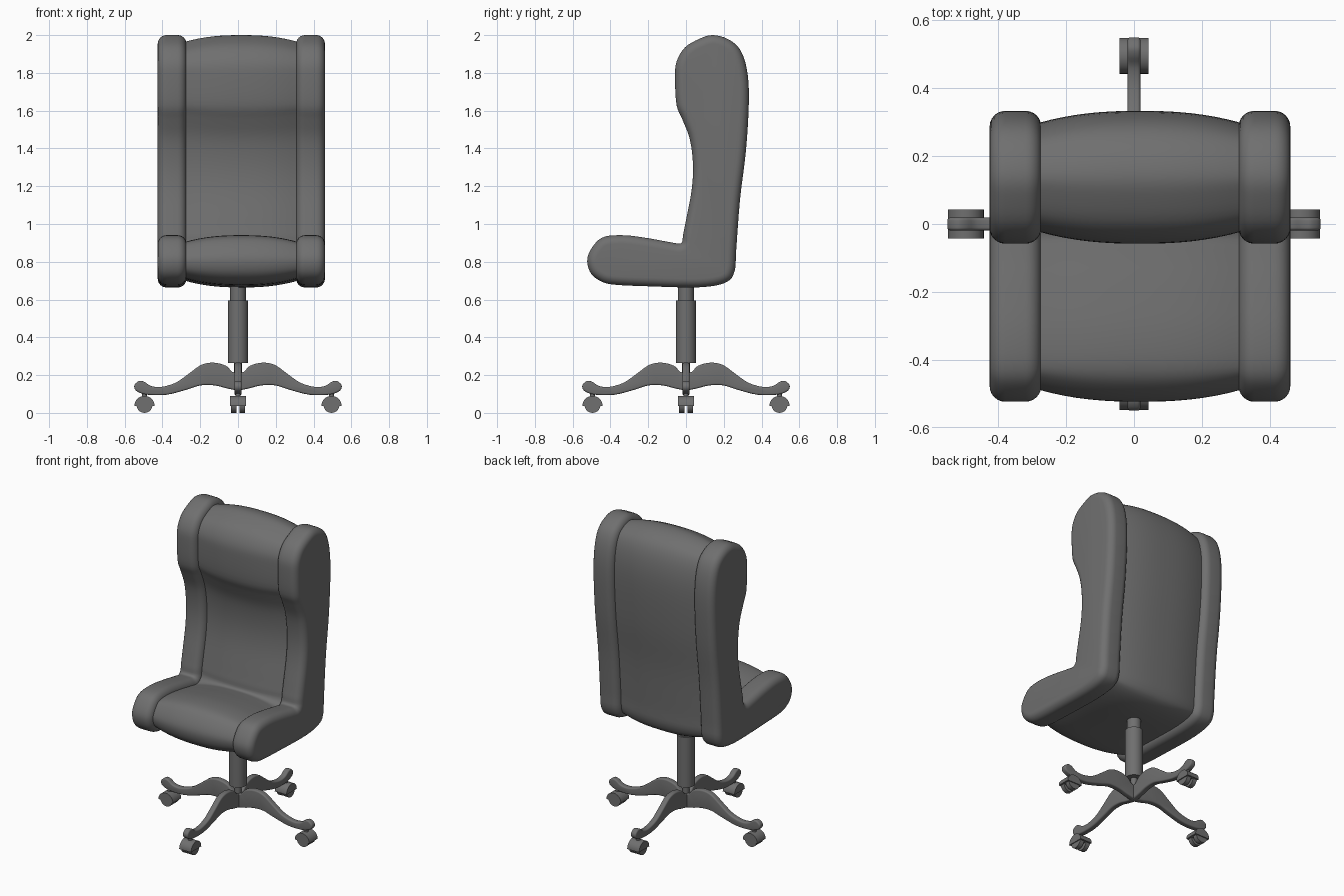
import bpy, bmesh, math
from mathutils import Vector, Matrix

if "Cube" in bpy.data.objects:
    bpy.data.objects.remove(bpy.data.objects["Cube"])

grey = bpy.data.materials.new("dark grey")
grey.diffuse_color = (0.16, 0.16, 0.16, 1)
grey.use_nodes = True
grey.node_tree.nodes["Principled BSDF"].inputs["Base Color"].default_value = grey.diffuse_color


def finish(name, bm, angle=40):
    bmesh.ops.recalc_face_normals(bm, faces=bm.faces)
    me = bpy.data.meshes.new(name)
    bm.to_mesh(me)
    bm.free()
    me.materials.append(grey)
    ob = bpy.data.objects.new(name, me)
    bpy.context.collection.objects.link(ob)
    bpy.ops.object.select_all(action='DESELECT')
    ob.select_set(True)
    bpy.context.view_layer.objects.active = ob
    bpy.ops.object.shade_smooth_by_angle(angle=math.radians(angle))
    return ob


def smooth_loop(pts, n=4):
    """Closed Catmull-Rom curve through the points, counter-clockwise."""
    p = [Vector(q) for q in pts]
    if sum(p[i - 1].cross(p[i]) for i in range(len(p))) < 0:
        p.reverse()
    out, m = [], len(p)
    for i in range(m):
        a, b, c, d = p[i - 1], p[i], p[(i + 1) % m], p[(i + 2) % m]
        for k in range(n):
            t = k / n
            out.append(0.5 * (2 * b + (c - a) * t + (2 * a - 5 * b + 4 * c - d) * t * t
                              + (3 * b - a - 3 * c + d) * t ** 3))
    return out


def loft(bm, pts, sections, matrix=Matrix()):
    """Stack the side profile along x; each section is (x, inward offset)."""
    n = len(pts)
    inward = []
    for i in range(n):
        t = (pts[(i + 1) % n] - pts[i - 1]).normalized()
        inward.append(Vector((-t.y, t.x)))
    rings = []
    for x, inset in sections:
        ring = []
        for p, d in zip(pts, inward):
            q = p + d * inset
            ring.append(bm.verts.new(matrix @ Vector((x, q.x, q.y))))
        rings.append(ring)
    for a, b in zip(rings, rings[1:]):
        for i in range(n):
            j = (i + 1) % n
            bm.faces.new((a[i], a[j], b[j], b[i]))
    bm.faces.new(rings[0])
    bm.faces.new(rings[-1])


def rounded(x0, x1, r, steps=6):
    """Sections with quarter-round edges at both ends."""
    arc = [(r * (1 - math.cos(k / steps * math.pi / 2)),
            r * (1 - math.sin(k / steps * math.pi / 2))) for k in range(steps + 1)]
    return [(x0 + a, i) for a, i in arc] + [(x1 - a, i) for a, i in reversed(arc)]


def cylinder(bm, r, z0, z1, seg=40, matrix=Matrix()):
    bmesh.ops.create_cone(bm, cap_ends=True, segments=seg, radius1=r, radius2=r, depth=z1 - z0,
                          matrix=matrix @ Matrix.Translation((0, 0, (z0 + z1) / 2)))


# Upholstery side profile (y, z)
chair = smooth_loop([
    (-.39, .68), (-.19, .67), (.07, .665), (.21, .69), (.257, .75), (.266, .865), (.286, 1.13),
    (.318, 1.395), (.333, 1.66), (.322, 1.82), (.285, 1.925), (.22, 1.98), (.14, 2.0),
    (.07, 1.98), (-.005, 1.935), (-.05, 1.86), (-.058, 1.77), (-.05, 1.63), (-.02, 1.555),
    (.02, 1.45), (.037, 1.315), (.03, 1.18), (0, 1.02), (-.015, .945), (-.025, .899),
    (-.075, .902), (-.19, .923), (-.32, .94), (-.43, .933), (-.487, .89), (-.522, .82),
    (-.51, .75), (-.465, .705)])

# Side bolsters
for name, x0, x1 in (("left_bolster", -.425, -.273), ("right_bolster", .308, .46)):
    bm = bmesh.new()
    loft(bm, chair, rounded(x0, x1, .046))
    finish(name, bm)

# Bulging centre cushion
bm = bmesh.new()
loft(bm, chair, [(.0175 + .3 * t, .036 * abs(t) ** 2.4)
                 for t in [k / 8 - 1 for k in range(17)]])
finish("centre_cushion", bm)

# Gas lift column
bm = bmesh.new()
cylinder(bm, .042, .58, .70)
cylinder(bm, .053, .265, .595)
cylinder(bm, .02, .14, .27)
finish("column", bm)

# Four curved legs
leg = smooth_loop([
    (-.01, .20), (.03, .217), (.065, .25), (.13, .266), (.195, .254), (.26, .208), (.33, .16),
    (.405, .138), (.46, .142), (.495, .164), (.522, .169), (.548, .148), (.54, .118),
    (.485, .097), (.38, .096), (.275, .122), (.195, .146), (.12, .145), (.05, .128), (-.01, .125)])
turns = [Matrix.Rotation(k * math.pi / 2, 4, 'Z') for k in range(4)]
bm = bmesh.new()
for m in turns:
    loft(bm, leg, rounded(-.019, .019, .009, 4), m)
finish("legs", bm)

# Casters: a half-round hood over twin wheels, with a stem into the leg
hood = [Vector((.053 * math.cos(k * math.pi / 16), .037 + .053 * math.sin(k * math.pi / 16)))
        for k in range(17)]
bm = bmesh.new()
wheels = bmesh.new()
for m in turns:
    at = m @ Matrix.Translation((0, .495, 0))
    loft(bm, hood, [(-.043, 0), (.043, 0)], at)
    cylinder(bm, .013, .08, .12, 16, at)
    for x0, x1 in ((-.037, -.008), (.008, .037)):
        axle = at @ Matrix.Translation((0, 0, .042)) @ Matrix.Rotation(math.pi / 2, 4, 'Y')
        cylinder(wheels, .042, x0, x1, 28, axle)
finish("caster_hoods", bm)
finish("caster_wheels", wheels)
